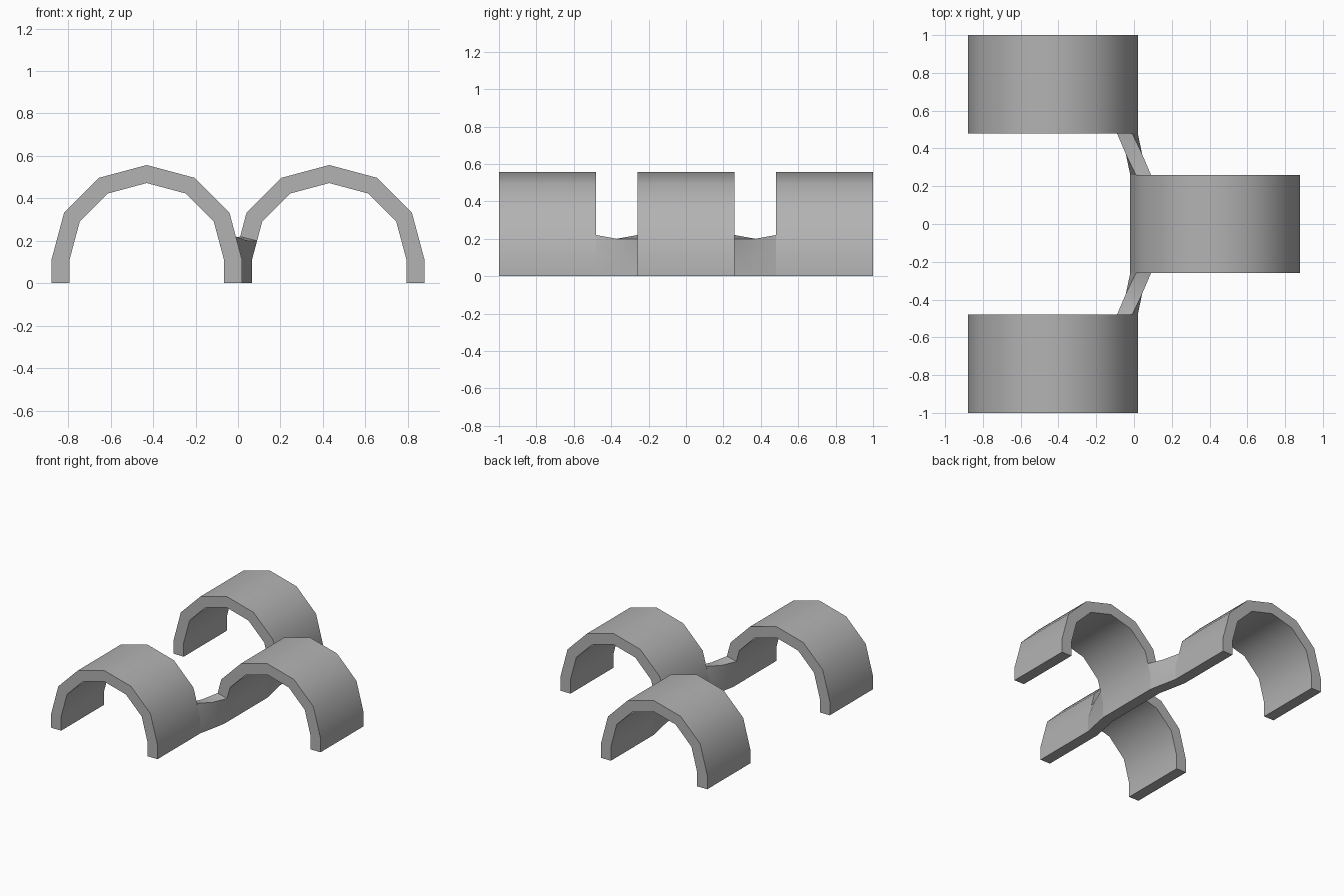
import bpy, bmesh, math

cube = bpy.data.objects.get("Cube")
if cube:
    bpy.data.objects.remove(cube, do_unlink=True)

grey = bpy.data.materials.new("plain grey")
grey.use_nodes = True
colour = (0.45, 0.45, 0.45, 1)
grey.diffuse_color = colour
grey.node_tree.nodes["Principled BSDF"].inputs["Base Color"].default_value = colour

OUTER, INNER, SPRING = 0.45, 0.365, 0.107   # arch radii and height of the arc centre
OFFSET = 0.43                               # arch centre distance from the middle


def loft(name, sections, caps):
    """Skin a list of closed cross-sections, each a list of 3D points."""
    bm = bmesh.new()
    rings = [[bm.verts.new(p) for p in s] for s in sections]
    count = len(rings[0])
    for a, b in zip(rings, rings[1:]):
        for i in range(count):
            j = (i + 1) % count
            bm.faces.new((a[i], a[j], b[j], b[i]))
    if caps:
        bm.faces.new(rings[0])
        bm.faces.new(rings[-1])
    bmesh.ops.recalc_face_normals(bm, faces=bm.faces)
    mesh = bpy.data.meshes.new(name)
    bm.to_mesh(mesh)
    bm.free()
    mesh.materials.append(grey)
    obj = bpy.data.objects.new(name, mesh)
    bpy.context.collection.objects.link(obj)
    bpy.ops.object.select_all(action='DESELECT')
    obj.select_set(True)
    bpy.context.view_layer.objects.active = obj
    bpy.ops.object.shade_smooth_by_angle(angle=math.radians(40))
    return obj


def half_ring(radius):
    """Straight foot, six-sided half circle, straight foot."""
    arc = [(radius * math.cos(a), SPRING + radius * math.sin(a))
           for a in (math.pi * i / 6 for i in range(7))]
    return [(radius, 0)] + arc + [(-radius, 0)]


def arch(name, x, y0, y1):
    profile = half_ring(OUTER) + half_ring(INNER)[::-1]
    loft(name, [[(x + px, y, pz) for px, pz in profile] for y in (y0, y1)], True)


# Three arched clips
arch("front_arch", -OFFSET, -1, -0.48)
arch("back_arch", -OFFSET, 0.48, 1)
arch("middle_arch", OFFSET, -0.26, 0.26)

# Webs that twist from the leg of an outer arch to the leg of the middle arch
leg = [(0.02, 0), (0.02, SPRING), (-0.01, 0.22),
       (-0.09, 0.2), (-0.065, SPRING), (-0.065, 0)]
mirrored = [(-x, z) for x, z in leg[::-1]]
mid = [(0.043, 0), (0.043, SPRING), (0.043, 0.2),
       (-0.043, 0.2), (-0.043, SPRING), (-0.043, 0)]
for name, side in (("front_web", -1), ("back_web", 1)):
    stations = ((0.48, leg), (0.37, mid), (0.26, mirrored))
    loft(name, [[(x, side * y, z) for x, z in s] for y, s in stations], False)
